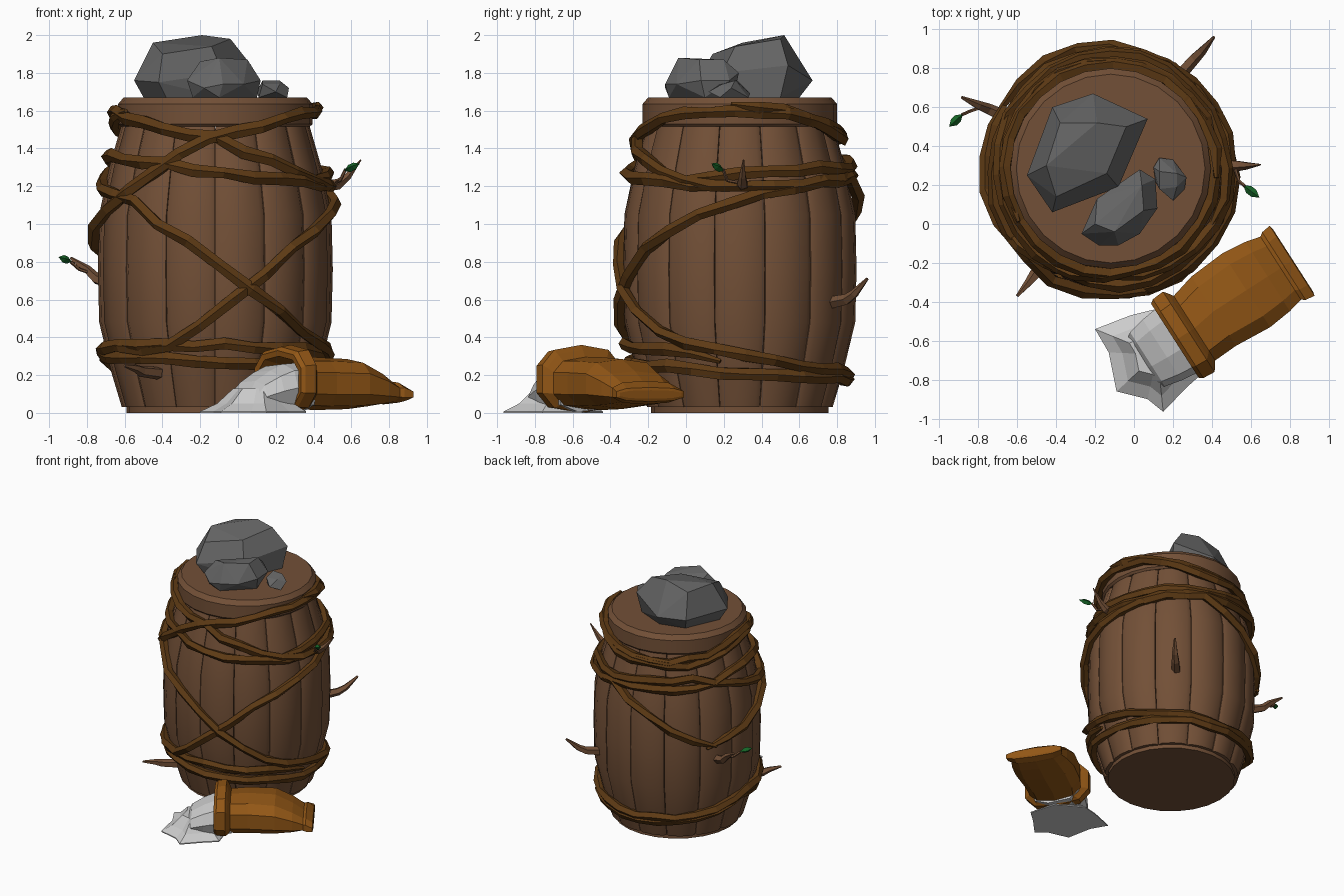
import bpy, bmesh, math, random
from mathutils import Vector as V

if "Cube" in bpy.data.objects:
    bpy.data.objects.remove(bpy.data.objects["Cube"])

random.seed(4)
CX, CY = -0.12, 0.285          # barrel axis


def mat(name, r, g, b):
    m = bpy.data.materials.new(name)
    m.diffuse_color = (r, g, b, 1)
    m.use_nodes = True
    m.node_tree.nodes["Principled BSDF"].inputs["Base Color"].default_value = m.diffuse_color
    return m


WOOD = mat("wood", .17, .08, .038)
VINE = mat("vine", .11, .042, .007)
LEAF = mat("leaf", .008, .13, .02)
BAG = mat("bag_cloth", .29, .095, .008)
STONE = mat("stone", .13, .13, .13)
POWDER = mat("powder", .68, .68, .68)


def finish(name, bm, material, smooth=None):
    bmesh.ops.recalc_face_normals(bm, faces=bm.faces)
    me = bpy.data.meshes.new(name)
    bm.to_mesh(me)
    bm.free()
    ob = bpy.data.objects.new(name, me)
    bpy.context.collection.objects.link(ob)
    me.materials.append(material)
    if smooth:
        bpy.ops.object.select_all(action='DESELECT')
        bpy.context.view_layer.objects.active = ob
        ob.select_set(True)
        bpy.ops.object.shade_smooth_by_angle(angle=math.radians(smooth))
    return ob


def loft(bm, rings):
    """Skin a list of equal-length rings and cap both ends."""
    vs = [[bm.verts.new(p) for p in r] for r in rings]
    n = len(vs[0])
    for a, b in zip(vs, vs[1:]):
        for i in range(n):
            j = (i + 1) % n
            bm.faces.new((a[i], a[j], b[j], b[i]))
    bm.faces.new(vs[0])
    bm.faces.new(vs[-1])


def hull(name, pts, material):
    bm = bmesh.new()
    for p in pts:
        bm.verts.new(p)
    res = bmesh.ops.convex_hull(bm, input=bm.verts)
    junk = {v for v in res["geom_interior"] if isinstance(v, bmesh.types.BMVert)}
    bmesh.ops.delete(bm, geom=list(junk), context='VERTS')
    bmesh.ops.dissolve_limit(bm, angle_limit=.12, verts=bm.verts, edges=bm.edges)
    return finish(name, bm, material)


def tube(name, pts, radii, material, sides=5, jitter=0.0):
    bm, rings = bmesh.new(), []
    pts = [V(p) for p in pts]
    for i, p in enumerate(pts):
        t = (pts[min(i + 1, len(pts) - 1)] - pts[max(i - 1, 0)]).normalized()
        a = t.cross(V((0, 0, 1))).normalized()
        b = a.cross(t)
        turn = random.uniform(-.2, .2) if jitter else 0
        ring = []
        for k in range(sides):
            w = 2 * math.pi * k / sides + turn
            r = radii[i] * (1 + random.uniform(-jitter, jitter))
            ring.append(p + (a * math.cos(w) + b * math.sin(w)) * r)
        rings.append(ring)
    loft(bm, rings)
    return finish(name, bm, material)


def lerp(table, x):
    for (x0, y0), (x1, y1) in zip(table, table[1:]):
        if x <= x1:
            return y0 + (y1 - y0) * (x - x0) / (x1 - x0)
    return table[-1][1]


def around(phi, r, z):
    """Point around the barrel, phi in degrees, 0 = front, 90 = right."""
    a = math.radians(phi)
    return V((CX + r * math.sin(a), CY - r * math.cos(a), z))


# Barrel staves
PROFILE = [(.03, .495), (.22, .552), (.48, .615), (.76, .622), (1.05, .615),
           (1.3, .562), (1.515, .5)]
bm = bmesh.new()
N, half = 14, 180 / 14
for s in range(N):
    mid = (s + .5) * 360 / N
    rings = []
    for z, r in PROFILE:
        ring = [around(mid + f * half, r - d, z)
                for f, d in ((-.985, .02), (-.75, .003), (0, 0), (.75, .003), (.985, .02))]
        ring += [around(mid + f * half, r - .06, z) for f in (.985, -.985)]
        rings.append(ring)
    loft(bm, rings)
finish("barrel_staves", bm, WOOD, 40)

# Barrel core with base disc, and lid
for name, prof in (("barrel_base", [(0, .47), (.06, .47), (.5, .555), (1.05, .555), (1.5, .45)]),
                   ("barrel_lid", [(1.515, .5), (1.53, .515), (1.635, .515), (1.67, .485)])):
    bm = bmesh.new()
    loft(bm, [[around(i * 15, r, z) for i in range(24)] for z, r in prof])
    finish(name, bm, WOOD, 35)

# Vines: (angle, height) paths wrapped onto the barrel
SURFACE = PROFILE[:-1] + [(1.5, .51), (1.7, .52)]
VINES = {
    "vine_upper": [(-125, .8), (-90, .92), (-60, 1.1), (-33, 1.28), (-12, 1.42), (12, 1.48),
                   (50, 1.57), (90, 1.6), (130, 1.56), (160, 1.49), (200, 1.46), (235, 1.5),
                   (270, 1.6), (315, 1.54), (360, 1.45), (390, 1.34), (420, 1.24), (450, 1.19),
                   (500, 1.22), (540, 1.27), (585, 1.27), (630, 1.36), (675, 1.34), (720, 1.28),
                   (765, 1.22), (800, 1.2)],
    "vine_falling": [(60, 1.25), (110, 1.28), (170, 1.3), (225, 1.36), (270, 1.23), (315, 1.12),
                     (340, .95), (360, .79), (380, .62), (405, .45), (430, .35), (470, .27),
                     (540, .2), (585, .23), (630, .33), (660, .36), (720, .36), (770, .33),
                     (800, .28)],
    "vine_rising": [(-70, .34), (-30, .35), (-15, .39), (0, .52), (20, .7), (45, .92), (65, 1.03),
                    (90, 1.13), (135, 1.22), (165, 1.25), (190, 1.1), (220, .9), (242, .8)],
    "vine_bottom": [(-100, .3), (-45, .3), (0, .28), (45, .25), (90, .21), (180, .17), (225, .2),
                    (275, .32)],
    "vine_top": [(85, 1.63), (130, 1.57), (160, 1.47), (225, 1.44), (275, 1.55), (300, 1.6)],
}
for name, path in VINES.items():
    a0, a1 = path[0][0], path[-1][0]
    n = int((a1 - a0) / 15)
    pts, rad = [], []
    for i in range(n + 1):
        phi = a0 + (a1 - a0) * i / n
        z = lerp(path, phi) + random.uniform(-.012, .012)
        pts.append(around(phi, lerp(SURFACE, z) + .022 + random.uniform(-.004, .012), z))
        rad.append(.012 if i in (0, n) else .034)
    tube(name, pts, rad, VINE, 5, .2)

# Twigs growing out of the barrel
TWIGS = {
    "twig_right": ([(.42, .3, 1.2), (.53, .3, 1.21), (.58, .3, 1.25), (.65, .305, 1.34)],
                   [.035, .03, .02, .004]),
    "twig_back": ([(.22, .75, .58), (.31, .85, .6), (.35, .89, .63), (.41, .96, .71)],
                  [.035, .03, .024, .008]),
    "twig_left": ([(-.66, .55, .68), (-.75, .59, .71), (-.8, .61, .76), (-.885, .65, .82)],
                  [.035, .03, .024, .008]),
    "twig_front": ([(-.42, -.18, .21), (-.51, -.26, .22), (-.54, -.3, .235), (-.6, -.37, .25)],
                   [.035, .03, .022, .008]),
    "leaf_stem_right": ([(.52, .28, 1.22), (.54, .22, 1.23), (.57, .195, 1.29)], [.009] * 3),
    "leaf_stem_left": ([(-.78, .6, .74), (-.84, .58, .76), (-.885, .56, .8)], [.009] * 3),
}
for name, (pts, rad) in TWIGS.items():
    tube(name, pts, rad, WOOD, 5)

# Leaves
for name, a, b in (("leaf_right", V((.56, .2, 1.28)), V((.645, .135, 1.32))),
                   ("leaf_left", V((-.88, .565, .8)), V((-.95, .5, .825)))):
    d = b - a
    side = d.cross(V((0, 0, 1))).normalized() * .022
    up = side.cross(d).normalized() * .02
    hull(name, [a, b] + [a + d * f + side * s + up * u
                         for f in (.35, .65) for s, u in ((1, 0), (-1, 0), (0, 1), (0, -1))], LEAF)

# Rocks on the lid
hull("rock_large", [
    (-.55, .25, 1.76), (-.5, .28, 1.67), (-.42, .06, 1.75), (-.38, .1, 1.67), (-.42, .6, 1.76),
    (-.38, .55, 1.67), (-.21, .67, 1.76), (-.18, .6, 1.67), (.07, .54, 1.84), (.05, .5, 1.67),
    (-.08, .19, 1.8), (-.08, .2, 1.67), (-.45, .3, 1.96), (-.4, .14, 1.9), (-.19, .52, 2.0),
    (-.04, .5, 1.98), (-.14, .26, 1.94), (-.38, .52, 1.95)], STONE)
hull("rock_medium", [
    (-.27, -.05, 1.76), (-.24, -.03, 1.67), (-.19, .13, 1.8), (-.16, .1, 1.67), (.03, .28, 1.8),
    (.03, .25, 1.67), (.11, .23, 1.76), (.12, .08, 1.76), (.1, .1, 1.67), (.03, -.05, 1.74),
    (-.08, -.11, 1.74), (-.18, -.11, 1.72), (-.1, -.09, 1.67), (-.2, 0, 1.86), (.04, .2, 1.87),
    (.05, .07, 1.87), (-.1, -.04, 1.88)], STONE)
hull("rock_small", [
    (.1, .29, 1.7), (.11, .22, 1.67), (.13, .34, 1.69), (.2, .33, 1.67), (.27, .24, 1.72),
    (.26, .18, 1.67), (.2, .12, 1.7), (.13, .18, 1.74), (.13, .27, 1.76), (.22, .26, 1.76),
    (.22, .19, 1.74)], STONE)


# Sack lying on its side, lofted along its axis
def section(t, hw, z0, z1, n=10, shift=0):
    ring = []
    for i in range(n):
        w = 2 * math.pi * (i + .5) / n
        c, s = (math.copysign(abs(f(w)) ** .75, f(w)) for f in (math.cos, math.sin))
        u = hw * c + shift
        ring.append(V((.21 + .84 * t - .54 * u, -.6 + .54 * t + .84 * u,
                       (z0 + z1) / 2 + (z1 - z0) / 2 * s)))
    return ring


bm = bmesh.new()
loft(bm, [section(*s) for s in (
    (.12, .19, .04, .27), (.005, .205, .03, .3), (0, .235, .015, .33), (.02, .25, .005, .35),
    (.085, .255, 0, .36), (.1, .235, .01, .335), (.12, .205, .02, .295))]
    + [section(*s, shift=.02) for s in (
        (.25, .22, .015, .295), (.45, .235, .02, .285), (.58, .22, .035, .22),
        (.66, .2, .05, .165), (.68, .215, .045, .17), (.73, .222, .06, .135),
        (.735, .2, .075, .12))])
finish("sack", bm, BAG)

# Spilled powder: mound in the mouth plus a ragged skirt on the ground
bm = bmesh.new()
loft(bm, [section(t, hw, .005, z, 9) for t, hw, z in (
    (.13, .19, .27), (0, .2, .26), (-.08, .19, .225), (-.17, .17, .17), (-.22, .13, .07))])
finish("powder_mound", bm, POWDER)
edge = [(-.2, -.54), (-.02, -.47), (.1, -.44), (.3, -.55), (.36, -.76), (.27, -.84),
        (.15, -.965), (.07, -.9), (-.09, -.86), (-.13, -.66)]
mx, my = .12, -.67
bm = bmesh.new()
loft(bm, [[V((mx + (x - mx) * k, my + (y - my) * k, z)) for x, y in edge]
          for k, z in ((1, 0), (1, .008), (.72, .05), (.45, .13))])
finish("powder_skirt", bm, POWDER)
